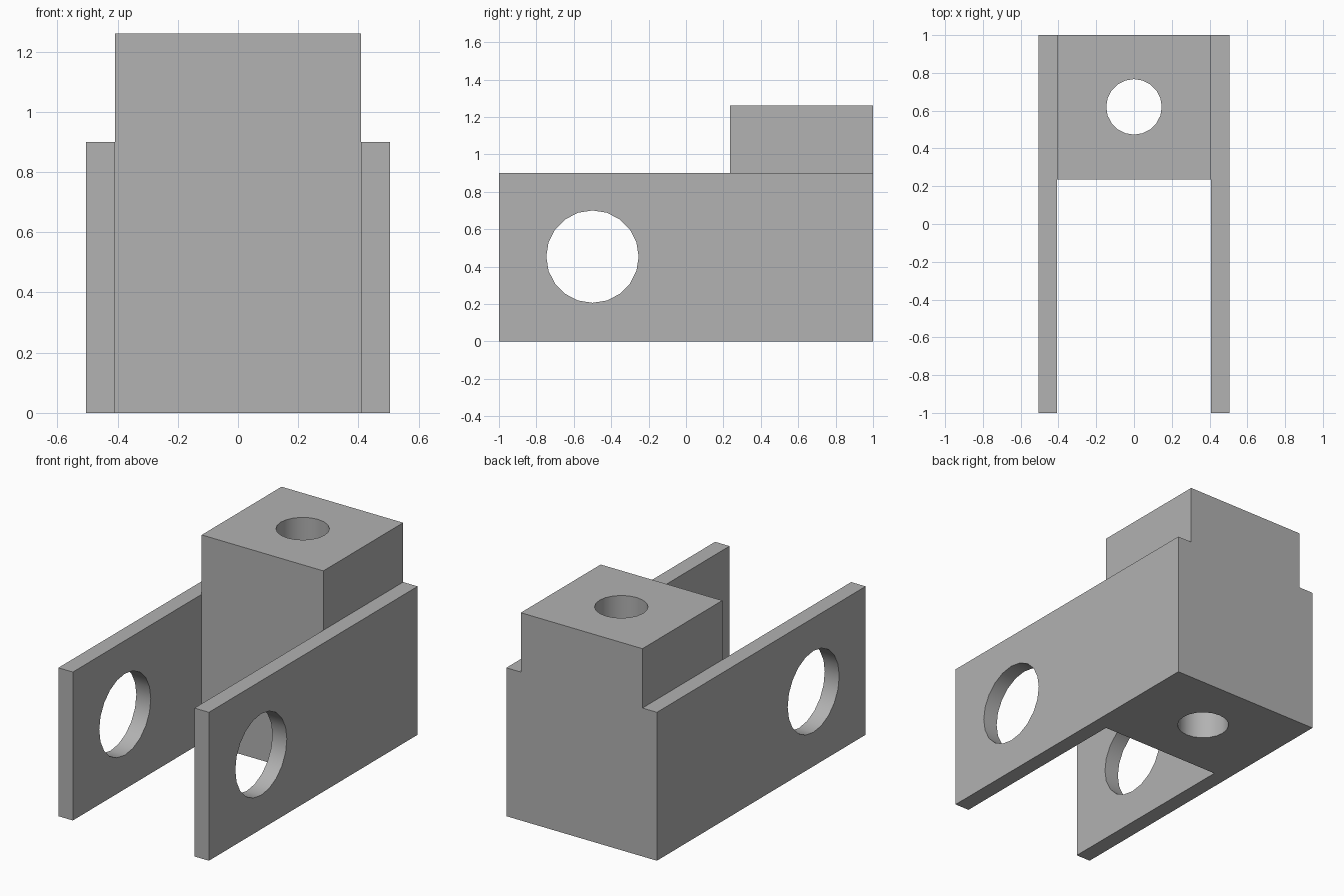
import bpy, bmesh, math

default = bpy.data.objects.get("Cube")
if default:
    bpy.data.objects.remove(default, do_unlink=True)

OUTER, INNER = 0.505, 0.408         # half widths outside and between the arms
ARM_TOP, BLOCK_TOP = 0.9, 1.26
BACK, BLOCK_FRONT, ARM_FRONT = 1.0, 0.235, -1.0

grey = bpy.data.materials.new("plain_grey")
grey.use_nodes = True
colour = (0.445, 0.445, 0.445, 1)
grey.diffuse_color = colour
grey.node_tree.nodes["Principled BSDF"].inputs["Base Color"].default_value = colour


def extrude(bm, faces, y):
    """Extrude a face region and slide the new cap to the given y."""
    result = bmesh.ops.extrude_face_region(bm, geom=faces)["geom"]
    for item in result:
        if isinstance(item, bmesh.types.BMVert):
            item.co.y = y
    bmesh.ops.delete(bm, geom=faces, context='FACES_ONLY')
    return [f for f in result if isinstance(f, bmesh.types.BMFace)]


# Fork body: T-shaped section pulled forward, then the two side strips again
bm = bmesh.new()
verts = {}


def face(points):
    for p in points:
        if p not in verts:
            verts[p] = bm.verts.new((p[0], BACK, p[1]))
    return bm.faces.new([verts[p] for p in points])


section = [face([(-INNER, 0), (INNER, 0), (INNER, ARM_TOP), (INNER, BLOCK_TOP),
                 (-INNER, BLOCK_TOP), (-INNER, ARM_TOP)])]
for s in (-1, 1):
    section.append(face([(s * OUTER, 0), (s * INNER, 0),
                         (s * INNER, ARM_TOP), (s * OUTER, ARM_TOP)]))
bmesh.ops.recalc_face_normals(bm, faces=section)
back_cap = bmesh.ops.duplicate(bm, geom=section)
front = extrude(bm, section, BLOCK_FRONT)
for strip in [f for f in front if abs(f.calc_center_median().x) > INNER]:
    extrude(bm, [strip], ARM_FRONT)
bmesh.ops.remove_doubles(bm, verts=bm.verts, dist=0.0001)
bmesh.ops.dissolve_limit(bm, angle_limit=0.01, verts=bm.verts, edges=bm.edges)
bmesh.ops.recalc_face_normals(bm, faces=bm.faces)
mesh = bpy.data.meshes.new("fork_bracket")
bm.to_mesh(mesh)
bm.free()
mesh.materials.append(grey)
bracket = bpy.data.objects.new("fork_bracket", mesh)
bpy.context.collection.objects.link(bracket)


# Round holes: one through both arms, one down through the block
def drill(name, radius, location, rotation):
    bpy.ops.mesh.primitive_cylinder_add(vertices=20, radius=radius, depth=4,
                                        location=location, rotation=rotation)
    cutter = bpy.context.object
    cutter.name = name
    cutter.hide_render = True
    cutter.data.materials.append(grey)
    mod = bracket.modifiers.new(name, 'BOOLEAN')
    mod.operation = 'DIFFERENCE'
    mod.solver = 'EXACT'
    mod.object = cutter
    bpy.context.view_layer.objects.active = bracket
    bpy.ops.object.modifier_apply(modifier=name)
    bpy.data.objects.remove(cutter, do_unlink=True)


drill("arm_hole", 0.247, (0, -0.5, 0.453), (0, math.pi / 2, 0))
drill("block_hole", 0.147, (0, 0.62, 0.6), (0, 0, 0))

bpy.ops.object.select_all(action='DESELECT')
bracket.select_set(True)
bpy.context.view_layer.objects.active = bracket
bpy.ops.object.shade_smooth_by_angle(angle=math.radians(30))
